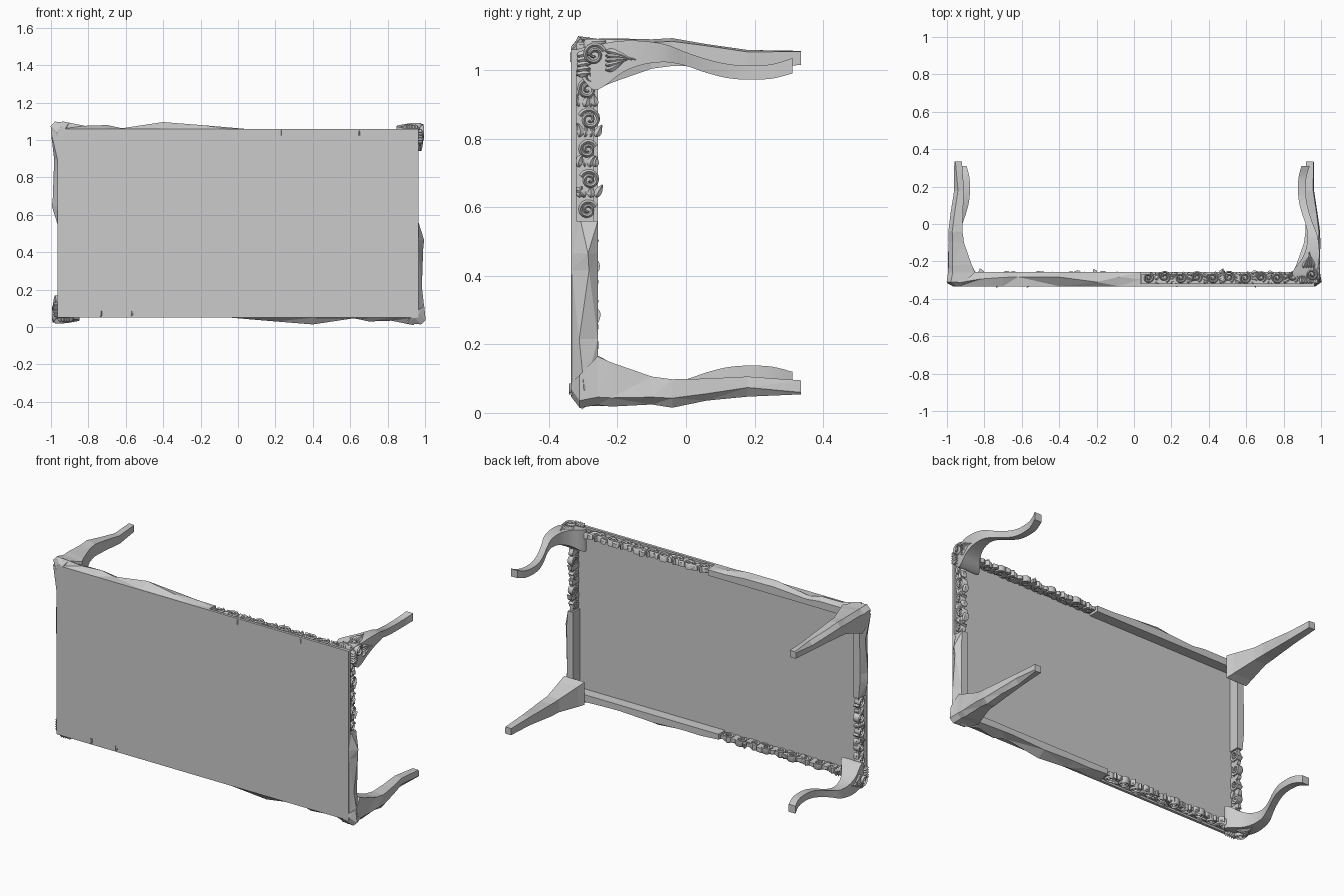
import bpy, bmesh, math, random
from mathutils import Vector

if "Cube" in bpy.data.objects:
    bpy.data.objects.remove(bpy.data.objects["Cube"])

random.seed(4)
HX, HZ, CZ = 0.965, 0.505, 0.555      # half sizes of the top and its centre height


def edge_point(q, axis, a, y, o):
    """Point on one table edge: a = distance from centre, o = offset out of the edge."""
    if axis == 0:
        return Vector((q[0] * a, y, CZ + q[1] * (HZ + o)))
    return Vector((q[0] * (HX + o), y, CZ + q[1] * a))


def corner_point(q, y, ox, oz):
    return Vector((q[0] * (HX + ox), y, CZ + q[1] * (HZ + oz)))


def loft(bm, rings):
    rows = [[bm.verts.new(p) for p in r] for r in rings]
    n = len(rows[0])
    for r, s in zip(rows, rows[1:]):
        for i in range(n):
            j = (i + 1) % n
            bm.faces.new((r[i], r[j], s[j], s[i]))
    bm.faces.new(rows[0])
    bm.faces.new(rows[-1])


def finish(name, bm, smooth=None, tri=False):
    if tri:
        bmesh.ops.triangulate(bm, faces=bm.faces[:])
    bmesh.ops.recalc_face_normals(bm, faces=bm.faces[:])
    me = bpy.data.meshes.new(name)
    bm.to_mesh(me)
    bm.free()
    ob = bpy.data.objects.new(name, me)
    bpy.context.collection.objects.link(ob)
    if smooth:
        bpy.ops.object.select_all(action='DESELECT')
        ob.select_set(True)
        bpy.context.view_layer.objects.active = ob
        bpy.ops.object.shade_smooth_by_angle(angle=math.radians(smooth))


def catmull(rows, n):
    out = []
    for k in range(len(rows) - 1):
        p = [Vector(rows[min(max(k + d, 0), len(rows) - 1)]) for d in (-1, 0, 1, 2)]
        for s in range(n):
            t = s / n
            out.append(0.5 * (2 * p[1] + (p[2] - p[0]) * t
                              + (2 * p[0] - 5 * p[1] + 4 * p[2] - p[3]) * t * t
                              + (3 * p[1] - p[0] - 3 * p[2] + p[3]) * t ** 3))
    return out + [Vector(rows[-1])]


def stroke(bm, q, axis, path, width, back, front):
    """Carved ribbon along a path of (a, y) points, ridged on its outer side."""
    rings = []
    for k, p in enumerate(path):
        t = (path[min(k + 1, len(path) - 1)] - path[max(k - 1, 0)]).normalized()
        n = Vector((-t.y, t.x)) * width(k / (len(path) - 1))
        mid = front - 0.007
        prof = ((-1, back), (-1, mid), (0, front), (1, mid), (1, back))
        rings.append([edge_point(q, axis, p.x + n.x * s, p.y + n.y * s, o) for s, o in prof])
    loft(bm, rings)


def scroll(bm, q, axis, a, y, r, start, turn, back, front):
    path = []
    for k in range(26):
        t = k / 25
        ang = start + turn * t * 3.6 * math.pi
        rad = r * (1 - 0.85 * t)
        path.append(Vector((a + math.cos(ang) * rad, y + math.sin(ang) * rad)))
    stroke(bm, q, axis, path, lambda t: 0.0035 + 0.003 * (1 - t), back, front)


def leaf(bm, q, axis, a, y, length, ang, bend, back, front):
    path, p = [], Vector((a, y))
    for k in range(8):
        path.append(p.copy())
        p += Vector((math.cos(ang), math.sin(ang))) * length / 7
        ang += bend / 7
    stroke(bm, q, axis, path, lambda t: 0.002 + 0.009 * math.sin(math.pi * t ** 0.7), back, front)


# flat table top, turned to face the front
bm = bmesh.new()
bmesh.ops.create_cube(bm, size=1)
for v in bm.verts:
    v.co = (v.co.x * 2 * HX, -0.327 + v.co.y * 0.016, CZ + v.co.z * 2 * HZ)
finish("table_top", bm)

# ornate corners: smooth S-curved legs and carved aprons
ORNATE_LEG = [(-0.32, 0.0, -0.06), (-0.275, 0.012, -0.115), (-0.24, 0.018, -0.108),
              (-0.19, 0.025, -0.07), (-0.13, 0.025, -0.045), (-0.06, 0.015, -0.037),
              (0.0, -0.008, -0.048), (0.06, -0.028, -0.068), (0.12, -0.042, -0.083),
              (0.18, -0.047, -0.088), (0.25, -0.043, -0.085), (0.31, -0.025, -0.07)]
for q, tag in (((1, 1), "upper_right"), ((-1, -1), "lower_left")):
    bm = bmesh.new()
    loft(bm, [[corner_point(q, y, ox, oz) for ox, oz in ((i, i), (o, i), (o, o), (i, o))]
              for y, o, i in catmull(ORNATE_LEG, 5)])
    finish("curved_leg_" + tag, bm, 35)

    for axis, name, begin, end, half in ((0, "long", 0.04, 0.9, HX), (1, "short", 0.0, 0.44, HZ)):
        # thin board behind the carving
        bm = bmesh.new()
        loft(bm, [[edge_point(q, axis, a, y, o) for y, o in
                   ((-0.322, -0.012), (-0.268, -0.012), (-0.268, -0.03), (-0.322, -0.03))]
                  for a in (begin, half - 0.03)])
        finish(name + "_apron_board_" + tag, bm)

        # scrolls and leaves along the apron
        bm = bmesh.new()
        count = round((end - begin) / 0.085)
        step = (end - begin) / count
        for k in range(count):
            a = begin + step * (k + 0.42)
            up = 1 if k % 2 else -1
            r = random.uniform(0.026, 0.032)
            y = -0.284 + up * 0.003
            scroll(bm, q, axis, a, y, r, -up * 1.2, up, -0.038, -0.002)
            for m in range(4):
                leaf(bm, q, axis, a + step * 0.42, -0.312 + 0.016 * m, random.uniform(0.03, 0.045),
                     random.uniform(-0.6, 0.6), random.uniform(-1.5, 1.5),
                     -0.036, random.uniform(-0.01, -0.003))
        finish(name + "_apron_carving_" + tag, bm, 40)

        # carving on the knee of the leg
        bm = bmesh.new()
        c = half - 0.015
        scroll(bm, q, axis, c, -0.268, 0.032, 1.2, -1, -0.01, 0.03)
        scroll(bm, q, axis, c - 0.06, -0.275, 0.024, 0, 1, -0.02, 0.012)
        for m in range(5):
            leaf(bm, q, axis, c - 0.045 + 0.014 * m, -0.235, 0.09 - 0.008 * abs(m - 3),
                 1.3 + 0.1 * m, (m - 2) * 0.25, 0.0, 0.029)
            leaf(bm, q, axis, c - 0.06 + 0.014 * m, -0.318, 0.04, 1.2, 0.6, -0.02, 0.022)
        finish(name + "_side_knee_carving_" + tag, bm, 40)

# rough-hewn corners: faceted legs and aprons
ROUGH_LEG = [(-0.335, 0.005, -0.04), (-0.31, 0.038, -0.06), (-0.258, 0.028, -0.115),
             (-0.22, 0.03, -0.098), (-0.1, 0.028, -0.056), (-0.04, 0.031, -0.048),
             (0.06, 0.018, -0.05), (0.18, 0.0, -0.056), (0.335, -0.004, -0.045)]
LONG_BUMPS = [(-0.035, 0.0), (0.08, 0.01), (0.2, 0.02), (0.4, 0.036), (0.62, 0.003),
              (0.7, 0.02), (0.82, 0.016), (0.94, 0.04)]
SHORT_BUMPS = [(-0.005, 0.0), (0.09, 0.03), (0.14, 0.025), (0.34, 0.018), (0.49, 0.035)]


def jit(s):
    return random.uniform(-s, s)


for q, tag in (((-1, 1), "upper_left"), ((1, -1), "lower_right")):
    bm = bmesh.new()
    rings = []
    for y, o, i in ROUGH_LEG:
        j = 0 if y > 0.3 else 0.004
        c = 0.006 if y > 0.3 else 0.024
        sec = ((i, i), (o - 0.3 * c, i), (o + jit(j), o - c), (o - c, o + jit(j)), (i, o - 0.3 * c))
        rings.append([corner_point(q, y, ox, oz) for ox, oz in sec])
    loft(bm, rings)
    finish("faceted_leg_" + tag, bm, tri=True)

    for axis, name, bumps in ((0, "long", LONG_BUMPS), (1, "short", SHORT_BUMPS)):
        bm = bmesh.new()
        rings = []
        for a, b in bumps:
            sec = ((-0.333, 0.0), (-0.3 + jit(0.018), b), (-0.257, b * 0.3 - 0.005 + jit(0.004)),
                   (-0.257, -0.04), (-0.322, -0.04))
            rings.append([edge_point(q, axis, a, y, o) for y, o in sec])
        loft(bm, rings)
        finish(name + "_faceted_apron_" + tag, bm, tri=True)
